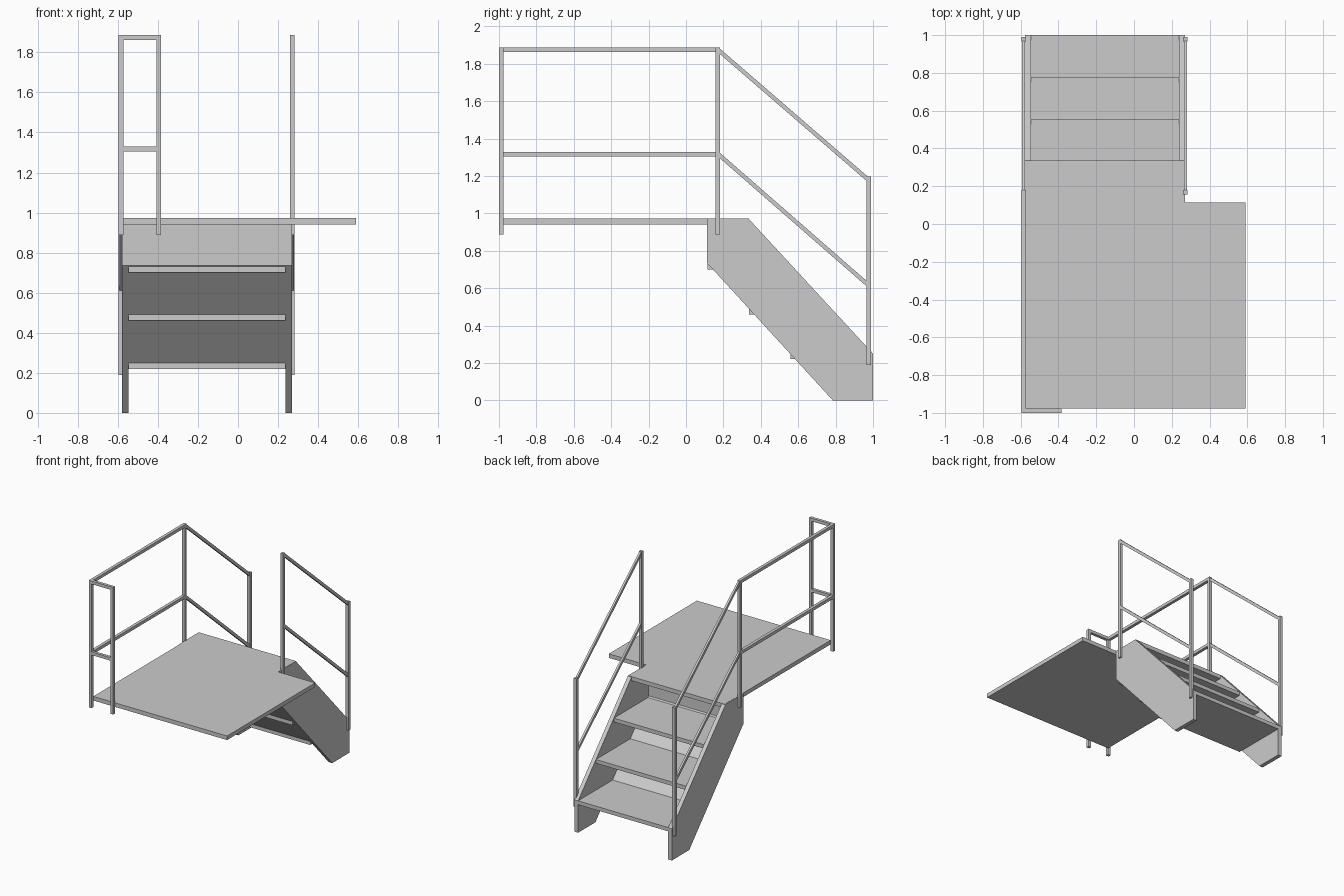
import bpy, bmesh
from math import hypot

if "Cube" in bpy.data.objects:
    bpy.data.objects.remove(bpy.data.objects["Cube"])


def box(name, x, y, z):
    """Axis-aligned box from (min, max) ranges."""
    return extrude(name, [(y[0], z[0]), (y[1], z[0]), (y[1], z[1]), (y[0], z[1])], x)


def make(name, lower, shift):
    """Prism: a polygon swept along a vector."""
    bm = bmesh.new()
    face = bm.faces.new([bm.verts.new(p) for p in lower])
    new = bmesh.ops.extrude_face_region(bm, geom=[face])["geom"]
    bmesh.ops.translate(bm, vec=shift, verts=[g for g in new if isinstance(g, bmesh.types.BMVert)])
    bmesh.ops.recalc_face_normals(bm, faces=bm.faces)
    mesh = bpy.data.meshes.new(name)
    bm.to_mesh(mesh)
    bm.free()
    ob = bpy.data.objects.new(name, mesh)
    bpy.context.collection.objects.link(ob)
    return ob


def extrude(name, yz, x):
    """Side profile (y, z) extruded across the x range."""
    return make(name, [(x[0], y, z) for y, z in yz], (x[1] - x[0], 0, 0))


def sloped_rail(name, x, a, b, t=0.022):
    """Bar between two (y, z) points, cut vertically at the ends."""
    h = t * hypot(b[0] - a[0], b[1] - a[1]) / abs(b[0] - a[0])
    extrude(name, [a, b, (b[0], b[1] - h), (a[0], a[1] - h)], x)


# L-shaped deck, whose narrow end is the top step
make("deck", [(-0.572, -0.978, 0.94), (0.59, -0.978, 0.94), (0.59, 0.115, 0.94),
              (0.268, 0.115, 0.94), (0.268, 0.337, 0.94), (-0.572, 0.337, 0.94)], (0, 0, 0.032))

# Stair stringers
side = [(0.112, 0.971), (0.335, 0.971), (1.0, 0.25), (1.0, 0), (0.785, 0), (0.112, 0.735)]
extrude("stringer_left", side, (-0.578, -0.546))
extrude("stringer_right", side, (0.237, 0.269))

# Folded back plate closing the stair
inner = (-0.546, 0.237)
extrude("stair_back_plate", [(0.112, 0.94), (0.112, 0.735), (0.582, 0.222),
                             (0.598, 0.222), (0.124, 0.74), (0.124, 0.94)], inner)

# Treads
for i in range(3):
    front, top = 1.0 - 0.2217 * i, 0.25 + 0.24 * i
    box(f"tread_{i + 1}", inner, (front - 0.442, front), (top - 0.03, top))

# Railing on both sides of the stair
upper, lower = (0.157, 0.181), (0.965, 0.989)
for side_name, px, rx in (("left", (-0.596, -0.572), (-0.592, -0.576)),
                          ("right", (0.26, 0.283), (0.264, 0.28))):
    box(f"upper_post_{side_name}", px, upper, (0.888, 1.886))
    box(f"lower_post_{side_name}", px, lower, (0.19, 1.198))
    sloped_rail(f"stair_handrail_{side_name}", rx, (0.175, 1.886), (0.968, 1.2))
    sloped_rail(f"stair_mid_rail_{side_name}", rx, (0.175, 1.329), (0.968, 0.637))

# Railing along the deck's left side and the short front return
front_y = (-1.0, -0.977)
box("corner_post", (-0.596, -0.572), front_y, (0.888, 1.886))
box("front_post", (-0.408, -0.385), front_y, (0.888, 1.886))
for rail, z in (("top", (1.862, 1.886)), ("mid", (1.305, 1.329))):
    box(f"deck_{rail}_rail", (-0.596, -0.572), (-0.977, 0.157), z)
    box(f"front_{rail}_rail", (-0.572, -0.408), front_y, z)
